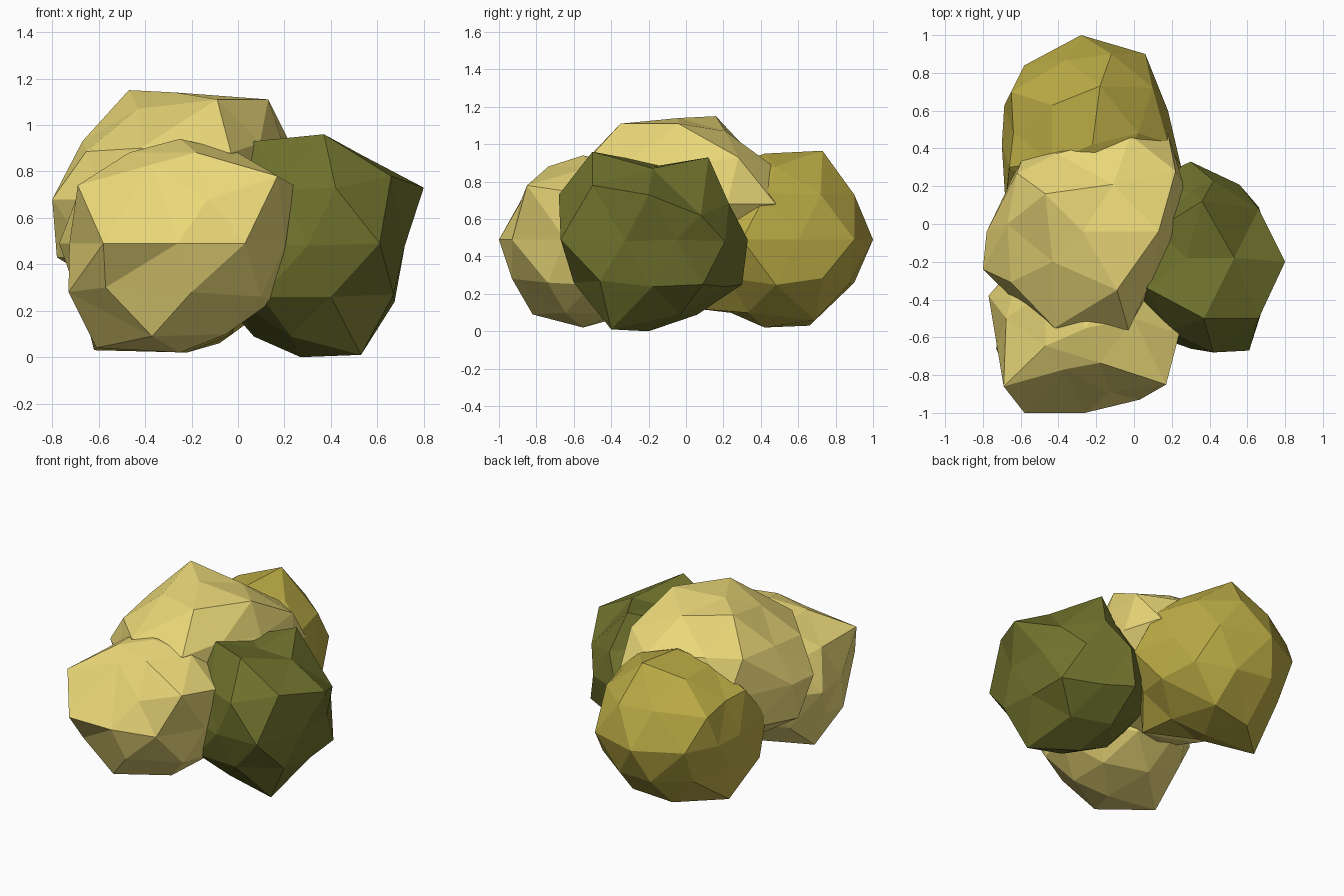
import bpy, bmesh
from mathutils import Vector


def material(name, rgb):
    m = bpy.data.materials.new(name)
    m.diffuse_color = (*rgb, 1)
    return m


def clump(name, centre, radii, mat, dents):
    """Faceted icosphere whose nearest corners are pulled to the given points."""
    c, r = Vector(centre), Vector(radii)
    bm = bmesh.new()
    bmesh.ops.create_icosphere(bm, subdivisions=2, radius=1)
    free = {v: v.co.normalized() for v in bm.verts}
    for v in bm.verts:
        v.co = c + v.co * r
    for p in map(Vector, dents):
        d = p - c
        d = Vector((d.x / r.x, d.y / r.y, d.z / r.z)).normalized()
        v = max(free, key=lambda k: free[k].dot(d))
        v.co = p
        del free[v]
    me = bpy.data.meshes.new(name)
    bm.to_mesh(me)
    bm.free()
    me.materials.append(mat)
    ob = bpy.data.objects.new(name, me)
    bpy.context.collection.objects.link(ob)
    return ob


pale = material("pale_leaf", (0.83, 0.69, 0.19))
gold = material("gold_leaf", (0.50, 0.41, 0.06))
green = material("green_leaf", (0.16, 0.17, 0.026))

# Front clump
clump("front_clump", (-0.26, -0.50, 0.49), (0.49, 0.47, 0.46), pale, [
    (-0.58, -1.0, 0.49), (-0.26, -1.0, 0.49), (0.03, -0.93, 0.49),
    (-0.69, -0.86, 0.74), (0.17, -0.85, 0.78), (-0.25, -0.55, 0.94),
    (-0.13, -0.89, 0.68), (-0.37, -0.77, 0.83), (-0.73, -0.66, 0.28),
    (-0.61, -0.52, 0.04), (0.24, -0.58, 0.74), (-0.77, -0.38, 0.49),
    (-0.37, -0.82, 0.09), (-0.25, -0.55, 0.02), (-0.20, -0.93, 0.28),
    (-0.57, -0.86, 0.30), (0.10, -0.74, 0.26)])

# Top clump
clump("top_clump", (-0.27, -0.04, 0.68), (0.53, 0.51, 0.46), pale, [
    (-0.47, 0.16, 1.15), (-0.09, -0.35, 1.11), (0.13, -0.04, 1.11),
    (-0.43, -0.20, 1.07), (-0.11, 0.21, 1.07), (-0.80, -0.24, 0.68),
    (-0.78, -0.04, 0.68), (-0.62, 0.27, 0.93), (0.22, 0.28, 0.93),
    (-0.02, 0.47, 0.88), (0.18, 0.48, 0.68), (-0.03, -0.56, 0.88),
    (-0.42, -0.55, 0.90), (-0.78, -0.10, 0.43), (-0.67, 0.0, 0.93),
    (0.26, 0.22, 0.68)])

# Back clump
clump("back_clump", (-0.23, 0.48, 0.49), (0.48, 0.48, 0.46), gold, [
    (-0.28, 1.0, 0.49), (0.06, 0.90, 0.49), (-0.58, 0.84, 0.49),
    (-0.12, 0.90, 0.73), (-0.18, 0.73, 0.965), (-0.65, 0.70, 0.70),
    (-0.70, 0.42, 0.49), (0.25, 0.30, 0.49), (0.18, 0.60, 0.49),
    (0.18, 0.43, 0.74), (-0.22, 0.42, 0.95), (-0.36, 0.90, 0.26),
    (-0.22, 0.42, 0.02), (-0.08, 0.69, 0.06), (-0.36, 0.66, 0.03),
    (-0.62, 0.42, 0.03), (-0.67, 0.16, 0.23), (-0.68, 0.10, 0.50),
    (-0.02, 0.06, 0.12), (-0.66, 0.30, 0.74)])

# Right clump
clump("right_clump", (0.30, -0.18, 0.48), (0.44, 0.48, 0.46), green, [
    (0.80, -0.20, 0.73), (0.37, -0.50, 0.96), (0.42, -0.68, 0.73),
    (0.61, -0.67, 0.49), (0.66, -0.50, 0.78), (0.66, 0.08, 0.62),
    (0.28, -0.18, 0.88), (0.36, 0.12, 0.93), (0.07, -0.34, 0.93),
    (0.53, -0.40, 0.01), (0.27, -0.20, 0.0), (0.67, -0.46, 0.27),
    (0.40, -0.60, 0.26), (0.10, -0.58, 0.26), (0.30, 0.33, 0.49),
    (0.71, -0.05, 0.49), (0.66, 0.09, 0.25), (0.30, 0.18, 0.72),
    (0.24, 0.30, 0.25)])
